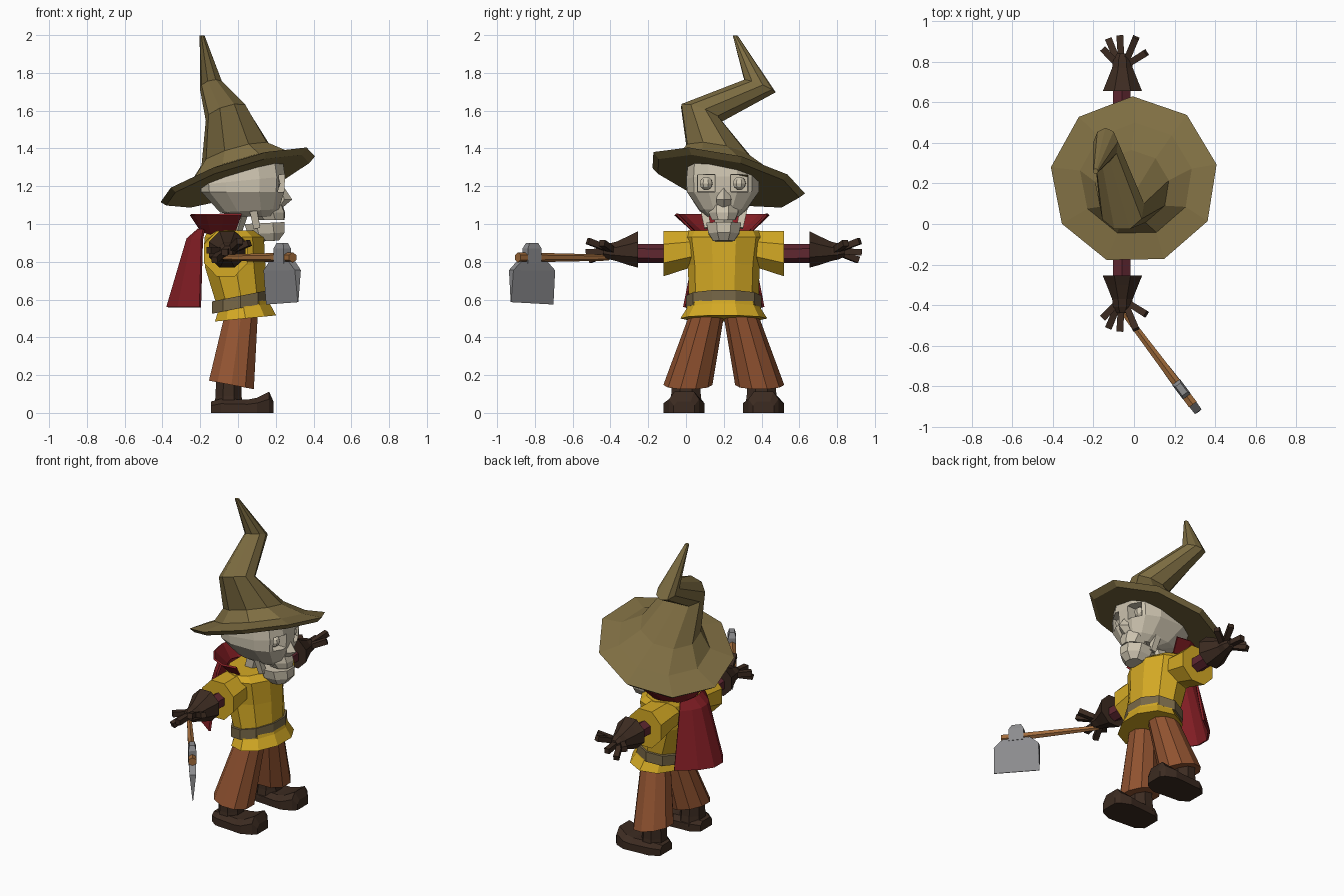
import bpy, bmesh, math
from mathutils import Vector

if "Cube" in bpy.data.objects:
    bpy.data.objects.remove(bpy.data.objects["Cube"])

Y0 = 0.2  # the body's own centre line; the figure faces +x


def mat(name, r, g, b):
    m = bpy.data.materials.new(name)
    m.diffuse_color = (r, g, b, 1)
    m.use_nodes = True
    m.node_tree.nodes["Principled BSDF"].inputs["Base Color"].default_value = m.diffuse_color
    return m


MUSTARD = mat("mustard cloth", .66, .40, .018)
RUST = mat("rust trousers", .28, .085, .03)
DARK = mat("dark leather", .045, .024, .015)
RED = mat("red cape", .23, .013, .018)
MAROON = mat("maroon sleeve", .115, .02, .03)
BONE = mat("bone", .61, .55, .43)
OLIVE = mat("olive felt", .21, .155, .055)
BELT = mat("belt brown", .19, .14, .065)
WOOD = mat("wood", .36, .15, .045)
STEEL = mat("steel", .26, .26, .27)


def loft(name, rings, m, closed=True, thick=0):
    """Skin a list of equal-length point rings; closed rings get end caps."""
    bm = bmesh.new()
    vs = [[bm.verts.new(p) for p in r] for r in rings]
    n = len(rings[0])
    for a, b in zip(vs, vs[1:]):
        for i in range(n if closed else n - 1):
            j = (i + 1) % n
            bm.faces.new((a[i], a[j], b[j], b[i]))
    if closed:
        bm.faces.new(vs[0])
        bm.faces.new(vs[-1])
    bmesh.ops.recalc_face_normals(bm, faces=bm.faces)
    me = bpy.data.meshes.new(name)
    bm.to_mesh(me)
    bm.free()
    me.materials.append(m)
    ob = bpy.data.objects.new(name, me)
    bpy.context.collection.objects.link(ob)
    if thick:
        mod = ob.modifiers.new("thickness", 'SOLIDIFY')
        mod.thickness = thick
        mod.offset = 0
    return ob


def unit(n, phase=0, p=1):
    """Points of a unit n-gon; p < 1 makes it squarer."""
    out = []
    for i in range(n):
        t = math.radians(phase) + i * math.tau / n
        c, s = math.cos(t), math.sin(t)
        out.append((math.copysign(abs(c) ** p, c), math.copysign(abs(s) ** p, s)))
    return out


def zring(cx, cy, z, rx, ry, n=10, tx=0, ty=0, phase=18, p=1):
    return [(cx + rx * c, cy + ry * s, z + tx * rx * c + ty * ry * s) for c, s in unit(n, phase, p)]


def yring(y, cx, cz, rx, rz, n=8, phase=22.5):
    return [(cx + rx * c, y, cz + rz * s) for c, s in unit(n, phase)]


def bar(name, p, q, r0, r1, m, n=6):
    p, q = Vector(p), Vector(q)
    d = (q - p).normalized()
    u = d.cross(Vector((0, 0, 1)) if abs(d.z) < .9 else Vector((1, 0, 0))).normalized()
    v = d.cross(u)
    return loft(name, [[o + r * (u * c + v * s) for c, s in unit(n, 180 / n)]
                       for o, r in ((p, r0), (q, r1))], m)


# Pointed hat with two kinks: (cx, cy, z, rx, ry, slope x, slope y)
hat = [(0, .215, 1.225, .385, .385, .3, -.215), (0, .215, 1.253, .415, .415, .3, -.215),
       (.01, .22, 1.287, .28, .28, .3, -.215), (-.01, .18, 1.37, .185, .185, .28, -.2),
       (-.06, .08, 1.585, .112, .112, .28, -.37), (-.14, .39, 1.73, .062, .085, .2, -.38),
       (-.19, .26, 1.998, .013, .013, 0, 0)]
loft("hat", [zring(x, y, z, rx, ry, 9, tx, ty, 11) for x, y, z, rx, ry, tx, ty in hat], OLIVE)

# Skull
skull = loft("skull", [zring(cx, Y0 - .005, z, rx, ry, 12, t, 0, 15, .7) for cx, z, rx, ry, t in
                       ((.09, 1.04, .10, .085, 0), (.06, 1.07, .16, .125, .05), (.025, 1.17, .225, .195, 0),
                        (.025, 1.23, .23, .197, .1), (.02, 1.29, .22, .19, .3))], BONE)
bar("neck", (-.04, Y0, .93), (0, Y0, 1.08), .05, .06, BONE)
for s, side in ((1, "left"), (-1, "right")):
    ey = Y0 - .005 + s * .088
    # eye socket cut and the eyeball inside it
    cut = bar(side + "_socket_cutter", (.16, ey, 1.215), (.32, ey, 1.215), .062, .068, BONE, 4)
    cut.hide_render = True
    cut.hide_set(True)
    mod = skull.modifiers.new(side + " socket", 'BOOLEAN')
    mod.object = cut
    mod.operation = 'DIFFERENCE'
    mod.solver = 'EXACT'
    loft(side + "_eyeball", [zring(.19, ey, 1.215 + z, r, r, 8) for z, r in
                             ((-.035, .012), (-.02, .03), (0, .036), (.02, .03), (.035, .012))], BONE)
    # cheek strut joining skull and jaw
    bar(side + "_jaw_hinge", (.08, Y0 + s * .105, 1.08), (.1, Y0 + s * .085, .98), .028, .025, BONE, 4)
loft("nose", [zring(.225, Y0, 1.20, .015, .02, 4, phase=0), zring(.245, Y0, 1.13, .042, .04, 4, phase=0),
              zring(.22, Y0, 1.09, .02, .035, 4, phase=0)], BONE)
loft("upper_jaw", [zring(.15, Y0, 1.10, .09, .085, 8), zring(.155, Y0, 1.06, .1, .085, 8),
                   zring(.175, Y0, 1.02, .075, .065, 8)], BONE)
loft("lower_jaw", [zring(cx, Y0, z, rx, ry, 8, .05, phase=22.5) for cx, z, rx, ry in
                   ((.14, 1.005, .115, .1), (.15, .95, .105, .088), (.17, .91, .05, .06))], BONE)

# Tunic, hem and belt
loft("tunic", [zring(cx, Y0, z, rx, ry, 10, t) for cx, z, rx, ry, t in
               ((.04, .5, .17, .23, .1), (.03, .555, .145, .195, .18), (.015, .62, .142, .185, .2),
                (-.015, .78, .168, .19, .05), (-.02, .93, .165, .21, 0), (-.035, .965, .13, .19, 0))], MUSTARD)
loft("belt", [zring(.013, Y0, z, .158, .2, 10, .2) for z in (.555, .62)], BELT)

# Collar, open at the front
collar = [math.radians(70 + 220 * i / 8) for i in range(9)]
loft("collar", [[(cx + rx * math.cos(a), Y0 - .01 + ry * math.sin(a), z + t * math.cos(a)) for a in collar]
                for cx, rx, ry, z, t in ((-.07, .12, .12, .93, -.03), (-.05, .2, .25, 1.05, 0))],
     RED, False, .012)

# Bowed cape
loft("cape", [[(edge - bow * (1 - k * k), Y0 + hw * k, z - drop * (1 - k * k))
               for k in (-1, -.6, -.2, .2, .6, 1)]
              for edge, bow, hw, z, drop in ((-.18, .03, .12, .97, 0), (-.19, .08, .14, .92, 0),
                                             (-.2, .18, .21, .56, 0))], RED, False, .014)

FINGERS = ((-.155, .665, .86), (-.125, .71, .81), (-.07, .73, .85), (.01, .72, .91), (.06, .645, .9))
for s, side in ((1, "left"), (-1, "right")):
    # short wide sleeve, arm, flared glove and fingers
    sl = loft(side + "_tunic_sleeve", [yring(Y0 + s * y, -.065, z, rx, rz) for y, z, rx, rz in
                                       ((.12, .865, .12, .1), (.18, .865, .122, .105),
                                        (.32, .843, .125, .13))], MUSTARD)
    bar(side + "_arm", (-.06, Y0 + s * .25, .842), (-.06, Y0 + s * .5, .845), .05, .05, MAROON, 6)
    loft(side + "_glove", [yring(Y0 + s * y, -.057, z, rx, rz) for y, z, rx, rz in
                           ((.455, .865, .105, .104), (.5, .86, .085, .085), (.57, .855, .055, .055),
                            (.61, .855, .05, .045), (.64, .855, .03, .03))], DARK)
    for i, (x, y, z) in enumerate(FINGERS):
        bar(f"{side}_finger_{i + 1}", (-.06 + (x + .06) * .2, Y0 + s * .585, .858), (x, Y0 + s * y, z),
            .022, .024, DARK, 4)

    # flared trouser leg
    loft(side + "_trouser_leg", [zring(.02, Y0 + s * .085, .54, .09, .09, 10),
                                 zring(-.035, Y0 + s * .19, .148, .125, .13, 10, -.19)], RUST)
    # boot shaft and foot, built along x: (x, half width, height)
    by = Y0 + s * .21
    loft(side + "_boot_shaft", [zring(-.05, by - s * .01, z, rx, ry, 8, phase=22.5) for z, rx, ry in
                                ((.03, .08, .095), (.09, .075, .085), (.2, .07, .08))], DARK)
    loft(side + "_boot_foot", [[(x, by - w, 0), (x, by + w, 0), (x, by + w, h * .65),
                                (x, by + w * .65, h), (x, by - w * .65, h), (x, by - w, h * .65)]
                               for x, w, h in ((-.142, .06, .06), (-.09, .095, .075), (.05, .105, .07),
                                               (.1, .108, .08), (.165, .08, .112), (.188, .055, .06))], DARK)

# Axe: handle, socket knob and wedge blade
A, B = Vector((-.07, -.41, .822)), Vector((.29, -.89, .823))
d = (B - A).normalized()
nrm = Vector((-d.y, d.x, 0))
bar("axe_handle", A, B, .016, .027, WOOD, 6)
P = Vector((.234, -.815, 0))


def slab(z, half, t, tilt=0):
    return [P + d * a * half + nrm * b * t + Vector((0, 0, z + tilt * a))
            for a, b in ((-1, -1), (1, -1), (1, 1), (-1, 1))]


loft("axe_knob", [slab(.79, .045, .024), slab(.87, .045, .024), slab(.9, .028, .016)], STEEL)
loft("axe_blade", [slab(.802, .085, .022), slab(.755, .138, .02), slab(.58, .14, .002, .006)], STEEL)
